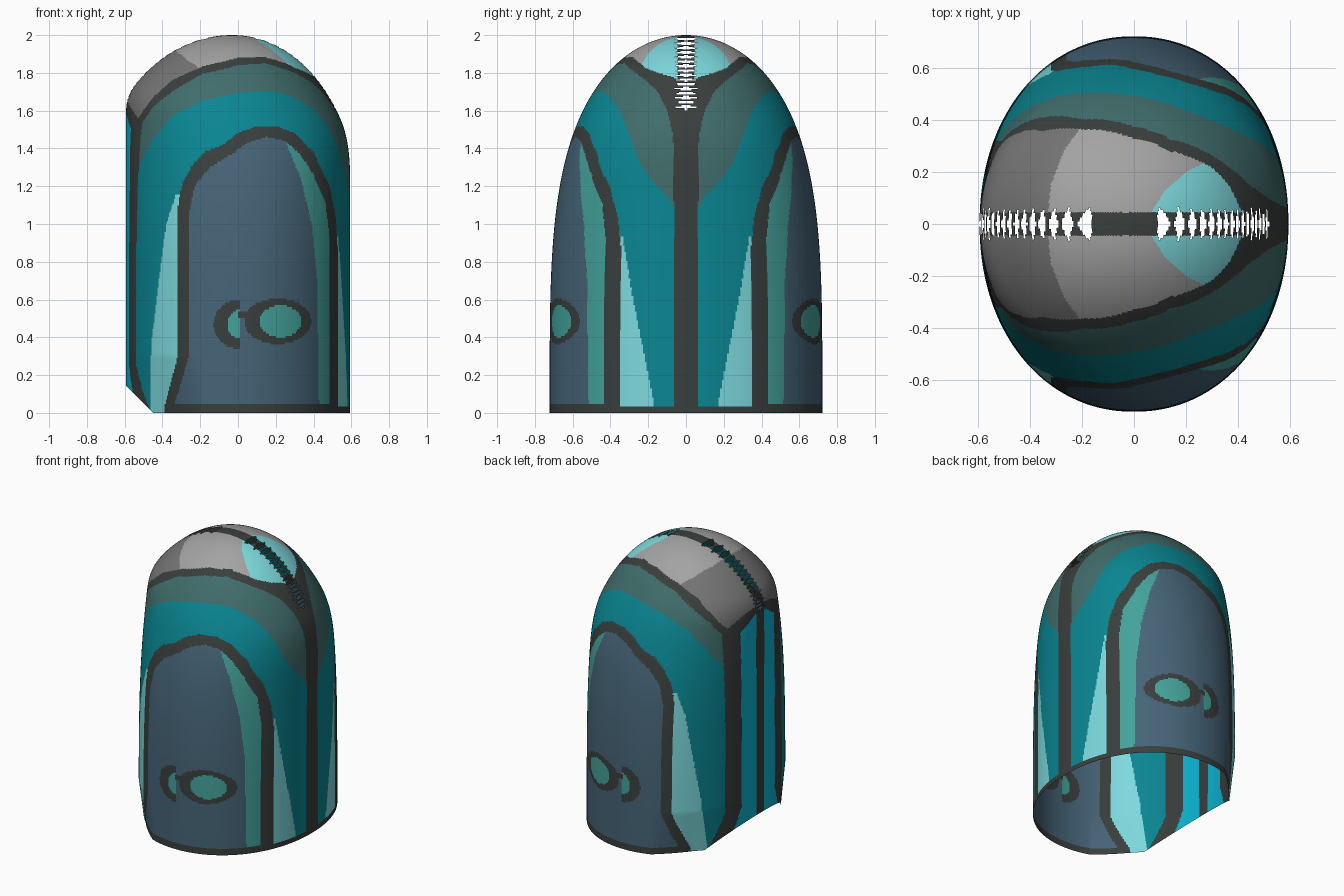
import bpy, bmesh, math
from mathutils import Vector

cube = bpy.data.objects.get("Cube")
if cube:
    bpy.data.objects.remove(cube, do_unlink=True)

# Flat colours (sRGB bytes converted to linear)
PALETTE = {
    "charcoal trim": (57, 63, 61),
    "slate blue": (70, 100, 119),
    "deep teal": (10, 134, 146),
    "grey green": (64, 109, 107),
    "pale cyan": (125, 217, 221),
    "sea green": (68, 162, 154),
    "bright cyan": (12, 182, 212),
    "light grey": (163, 163, 163),
    "mid grey": (116, 116, 116),
}
TRIM, SLATE, TEAL, GREEN, PALE, SEA, CYAN, LIGHT, GREY = range(len(PALETTE))


def linear(v):
    v /= 255
    return v / 12.92 if v < 0.04045 else ((v + 0.055) / 1.055) ** 2.4


def make_material(name, rgb):
    colour = [linear(v) for v in rgb] + [1]
    mat = bpy.data.materials.new(name)
    mat.use_nodes = True
    mat.diffuse_color = colour
    bsdf = mat.node_tree.nodes["Principled BSDF"]
    bsdf.inputs["Base Color"].default_value = colour
    bsdf.inputs["Roughness"].default_value = 0.7
    return mat


def curve(t, *pts):
    """Piecewise line through (t, value) points."""
    if t <= pts[0][0]:
        return pts[0][1]
    for (a, va), (b, vb) in zip(pts, pts[1:]):
        if t <= b:
            return va + (vb - va) * (t - a) / (b - a)
    return pts[-1][1]


def clamp(v):
    return max(0, min(1, v))


def soft_min(a, b, k=0.05):
    h = max(k - abs(a - b), 0) / k
    return min(a, b) - h * h * k / 4


def in_ellipse(x, z, cx, cz, rx, rz):
    return ((x - cx) / rx) ** 2 + ((z - cz) / rz) ** 2 < 1


# Shell form: superelliptic sections under a domed side profile
HALF = 0.594


def shell_point(theta, z):
    dome = math.sqrt(max(0, 1 - (z / 2) ** 3.8))
    right = soft_min(HALF, -0.03 + 0.73 * dome)
    left = -soft_min(HALF, 0.03 + 0.8 * dome)
    mid, a, w = (right + left) / 2, (right - left) / 2, 0.722 * dome
    c, s = math.cos(theta), math.sin(theta)
    k = 2 / 2.1
    x = mid + a * math.copysign(abs(c) ** k, c)
    y = w * max(0, s) ** k
    # lower rear corner draws in slightly
    y *= 1 - 0.12 * clamp((0.3 - z) / 0.3) * clamp((-x - 0.2) / 0.2)
    return Vector((x, -y if theta < math.pi else 0, z))


# Colour rules
def panel_colour(x, z):
    """Side panel with eye marks, or None outside its arch."""
    top_out = curve(x, (-.32, 1.08), (-.3, 1.2), (-.25, 1.3), (-.18, 1.38), (-.08, 1.42), (0, 1.48),
                    (.1, 1.52), (.2, 1.52), (.3, 1.48), (.4, 1.38), (.485, 1.2), (.515, 1.05), (.53, .85))
    left_out = curve(z, (.03, -.39), (.3, -.32))
    if not (left_out < x < 0.53 and z < top_out):
        return None
    top_in = curve(x, (-.26, 1.05), (-.23, 1.2), (-.15, 1.3), (-.05, 1.36), (.05, 1.43), (.15, 1.46),
                   (.25, 1.44), (.33, 1.37), (.4, 1.26), (.466, 1.1), (.487, .9))
    left_in = curve(z, (.05, -.335), (.3, -.26))
    if z < 0.045 or not (left_in < x < 0.487 and z < top_in):
        return TRIM
    if in_ellipse(x, z, .225, .485, .11, .085):
        return SEA
    if in_ellipse(x, z, .21, .485, .178, .12) or (0 < x < .06 and abs(z - .52) < .02):
        return TRIM
    if x < 0.01 and in_ellipse(x, z, .01, .47, .14, .13):
        return SEA if in_ellipse(x, z, .01, .47, .065, .075) else TRIM
    if x > curve(z, (.05, .43), (.7, .42), (1, .39), (1.25, .33), (1.44, .25)):
        return SEA
    return SLATE


def cap_colour(x, y, z):
    """Grey crown, its trim and the grey green band, or None below them."""
    if x < 0.15:
        crown = z > curve(x, (-.59, 1.65), (-.53, 1.56), (-.45, 1.67), (-.35, 1.76), (-.2, 1.83),
                          (0, 1.88), (.15, 1.885))
        trim = z > curve(x, (-.59, 1.45), (-.53, 1.5), (-.45, 1.62), (-.35, 1.7), (-.2, 1.79),
                         (0, 1.84), (.15, 1.85))
        band = z > curve(x, (-.54, 1.28), (-.45, 1.45), (-.35, 1.57), (-.2, 1.65), (0, 1.695), (.15, 1.7))
    else:
        crown = y < curve(z, (1.75, 0), (1.78, .08), (1.8, .15), (1.83, .22), (1.87, .265),
                          (1.885, .29), (1.9, .35))
        trim = y < curve(z, (1.42, .065), (1.5, .075), (1.6, .1), (1.7, .15), (1.75, .2), (1.8, .265),
                         (1.85, .33), (1.86, .4))
        band = y < curve(z, (1.08, .06), (1.15, .1), (1.23, .18), (1.33, .25), (1.47, .3), (1.6, .35),
                         (1.67, .4), (1.7, .435), (1.71, .5))
    if crown:
        if x > curve(y, (.05, .07), (.13, .12), (.2, .2), (.24, .28)):
            return PALE
        return GREY if x < curve(y, (.05, -.33), (.15, -.32), (.28, -.27), (.38, -.2)) else LIGHT
    return TRIM if trim else GREEN if band else None


def face_colour(p):
    x, y, z = p.x, abs(p.y), p.z
    # centre seam and lower hem
    if y < (0.065 if x > 0.5 else 0.045) or (z < 0.04 and x > -0.36):
        return TRIM
    # rear stripes
    if x < -0.4 and z < 1.6:
        shift = max(0, 0.25 - z) * 0.4
        if y < 0.19 + shift and z < curve(y, (.05, 1.6), (.2, 1.5)):
            return CYAN
        if y < 0.32 + shift and z < curve(y, (.05, 1.65), (.33, 1.54)):
            return TRIM
    panel = panel_colour(x, z)
    if panel is not None:
        return panel
    cap = cap_colour(x, y, z)
    if cap is not None:
        return cap
    # tapering pale flashes either side of the panel
    if x > 0.4:
        pale = z < 0.93 and y > curve(z, (.05, .17), (.3, .22), (.6, .28), (.93, .335))
    else:
        pale = z < 1.15 and curve(z, (0, -.46), (.2, -.465), (.4, -.455), (.7, -.42), (1, -.38),
                                  (1.15, -.33)) < x < 0
    return PALE if pale else TEAL


# Build one half of the shell, open at the bottom
COLS, WALL, DOME = 240, 120, 120
levels = [1.4 * i / WALL for i in range(WALL)]
levels += [1.4 + 0.6 * math.sin(math.pi / 2 * i / DOME) for i in range(DOME + 1)]
bm = bmesh.new()
rings = [[bm.verts.new(shell_point(math.pi * j / COLS, z)) for j in range(COLS + 1)] for z in levels]
for low, high in zip(rings, rings[1:]):
    for j in range(COLS):
        bm.faces.new((low[j + 1], low[j], high[j], high[j + 1]))
bmesh.ops.remove_doubles(bm, verts=bm.verts[:], dist=0.00001)

# Slanted cut under the rear
bmesh.ops.bisect_plane(bm, geom=bm.verts[:] + bm.edges[:] + bm.faces[:], plane_co=(-0.45, 0, 0),
                       plane_no=(-1, 0, -1), clear_outer=True)

# Paint faces, and open the comb of pointed slits along the crown seam
slits = []
for f in bm.faces:
    c = f.calc_center_median()
    f.material_index = face_colour(c)
    f.smooth = True
    point = 1 - abs((c.z / 0.024) % 1 * 2 - 1)
    if 1.6 < c.z < 1.985 and abs(c.y) < 0.08 * point - 0.015:
        slits.append(f)
bmesh.ops.delete(bm, geom=slits, context="FACES")
bmesh.ops.recalc_face_normals(bm, faces=bm.faces[:])
top = max(bm.faces, key=lambda f: f.calc_center_median().z)
if top.normal.z < 0:
    bmesh.ops.reverse_faces(bm, faces=bm.faces[:])

mesh = bpy.data.meshes.new("domed_shell")
bm.to_mesh(mesh)
bm.free()
for name, rgb in PALETTE.items():
    mesh.materials.append(make_material(name, rgb))
shell = bpy.data.objects.new("domed_shell", mesh)
bpy.context.collection.objects.link(shell)

# Mirror to the other side
mirror = shell.modifiers.new("mirror_sides", "MIRROR")
mirror.use_axis = (False, True, False)
mirror.merge_threshold = 0.0005
